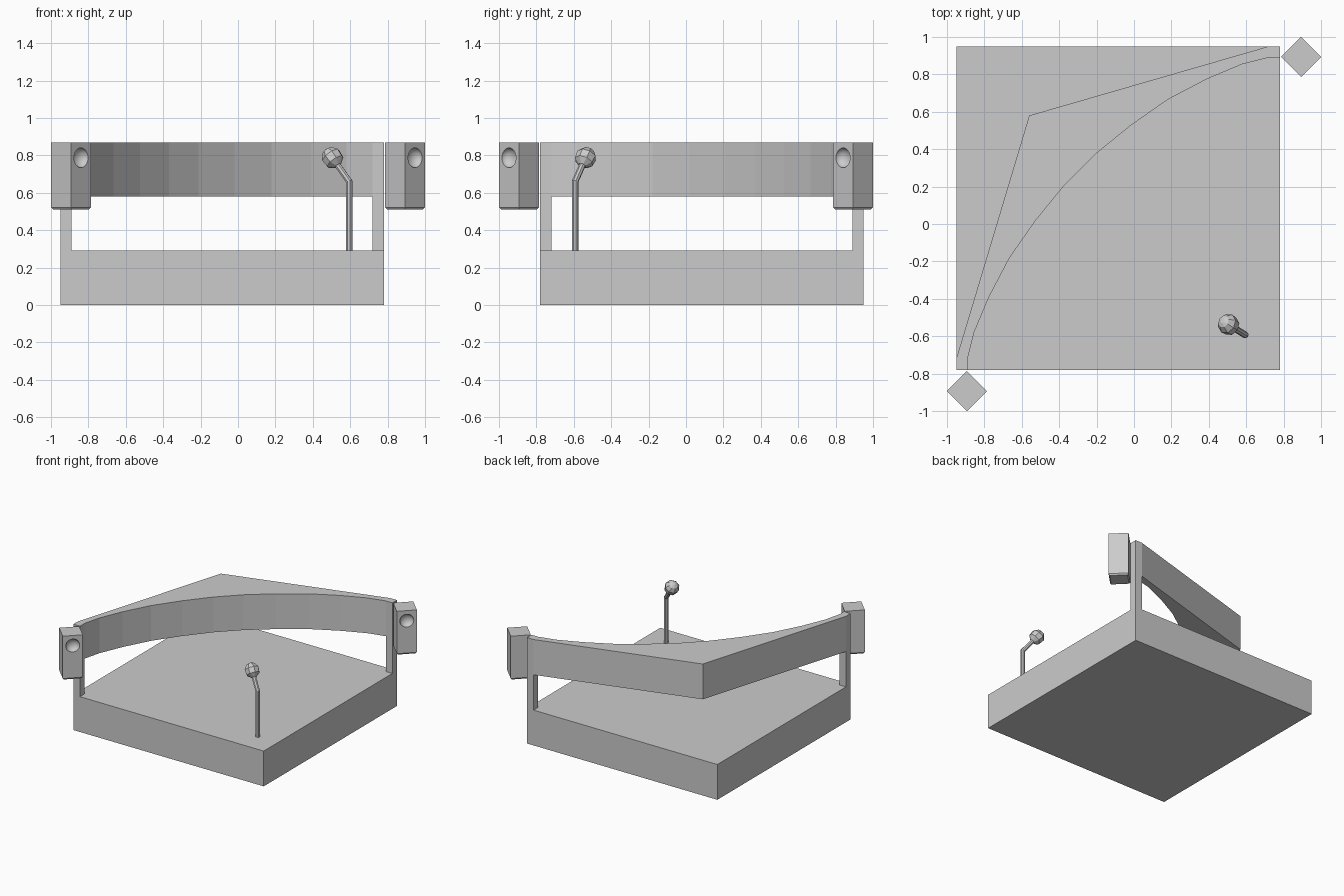
import bpy, bmesh, math
from mathutils import Vector

if "Cube" in bpy.data.objects:
    bpy.data.objects.remove(bpy.data.objects["Cube"])


def make(name, bm):
    bmesh.ops.recalc_face_normals(bm, faces=bm.faces[:])
    me = bpy.data.meshes.new(name)
    bm.to_mesh(me)
    bm.free()
    ob = bpy.data.objects.new(name, me)
    bpy.context.scene.collection.objects.link(ob)
    return ob


def skin(bm, rings):
    """Join rings of points into a closed, capped surface."""
    rows = [[bm.verts.new(p) for p in r] for r in rings]
    n = len(rows[0])
    for a, b in zip(rows, rows[1:]):
        for i in range(n):
            j = (i + 1) % n
            bm.faces.new((a[i], a[j], b[j], b[i]))
    bm.faces.new(rows[0])
    bm.faces.new(rows[-1])


def prism(name, pts, z0, z1):
    bm = bmesh.new()
    skin(bm, [[(x, y, z) for x, y in pts] for z in (z0, z1)])
    return make(name, bm)


def box(name, x0, x1, y0, y1, z0, z1):
    return prism(name, [(x0, y0), (x1, y0), (x1, y1), (x0, y1)], z0, z1)


def ring(center, axis, r, n=8):
    axis = Vector(axis).normalized()
    u = axis.cross(Vector((0.53, 0.85, 0))).normalized()
    v = axis.cross(u)
    return [Vector(center) + r * (math.cos(t) * u + math.sin(t) * v)
            for t in (2 * math.pi * i / n for i in range(n))]


# stage platform and the two canopy posts
box("platform", -0.95, 0.78, -0.78, 0.95, 0, 0.29)
box("left_post", -0.95, -0.89, -0.78, -0.72, 0.29, 0.87)
box("right_post", 0.72, 0.78, 0.89, 0.95, 0.29, 0.87)

# canopy: arched front edge mirrored across the diagonal, pointed back
half = [(-0.89, -0.78), (-0.89, -0.72), (-0.855, -0.58), (-0.775, -0.39),
        (-0.665, -0.18), (-0.525, 0.02), (-0.37, 0.21)]
half = half[1:]
arch = half + [(-y, -x) for x, y in reversed(half)]
prism("canopy", arch + [(0.72, 0.95), (-0.56, 0.58), (-0.95, -0.72)], 0.58, 0.87)


# diamond-plan speakers with a hollow bowl in the front face
def speaker(name, cx, cy):
    bm = bmesh.new()
    rings = []
    for z, h in ((0.51, 0.095), (0.522, 0.107), (0.87, 0.107)):
        rings.append([(cx - h, cy, z), (cx, cy - h, z), (cx + h, cy, z), (cx, cy + h, z)])
    skin(bm, rings)
    ob = make(name, bm)
    bpy.ops.mesh.primitive_uv_sphere_add(
        segments=24, ring_count=12, radius=0.053,
        location=(cx + 0.0535, cy - 0.0535, 0.787), rotation=(0, 0, -math.pi / 4))
    cutter = bpy.context.object
    cutter.name = name + "_cutter"
    cutter.scale = (0.75, 1, 1)
    cutter.hide_render = True
    mod = ob.modifiers.new("bowl", "BOOLEAN")
    mod.operation = "DIFFERENCE"
    mod.solver = "EXACT"
    mod.object = cutter
    bpy.ops.object.select_all(action="DESELECT")
    bpy.context.view_layer.objects.active = ob
    ob.select_set(True)
    bpy.ops.object.modifier_apply(modifier=mod.name)
    bpy.data.objects.remove(cutter)
    bpy.ops.object.shade_smooth_by_angle(angle=math.radians(30))


speaker("left_speaker", -0.893, -0.893)
speaker("right_speaker", 0.893, 0.893)

# bent microphone stand
base, elbow, head = Vector((0.595, -0.593, 0.28)), Vector((0.595, -0.593, 0.66)), Vector((0.506, -0.538, 0.785))
arm = (head - elbow).normalized()
bm = bmesh.new()
skin(bm, [ring(base, (0, 0, 1), 0.018),
          ring(elbow, arm + Vector((0, 0, 1)), 0.018),
          ring(head, arm, 0.018)])
make("microphone_stand", bm)

# faceted microphone head along the arm
bm = bmesh.new()
profile = [(-0.052, 0.02), (-0.025, 0.052), (0.018, 0.056), (0.05, 0.034), (0.06, 0.012)]
skin(bm, [ring(head + arm * t, arm, r) for t, r in profile])
make("microphone_head", bm)
